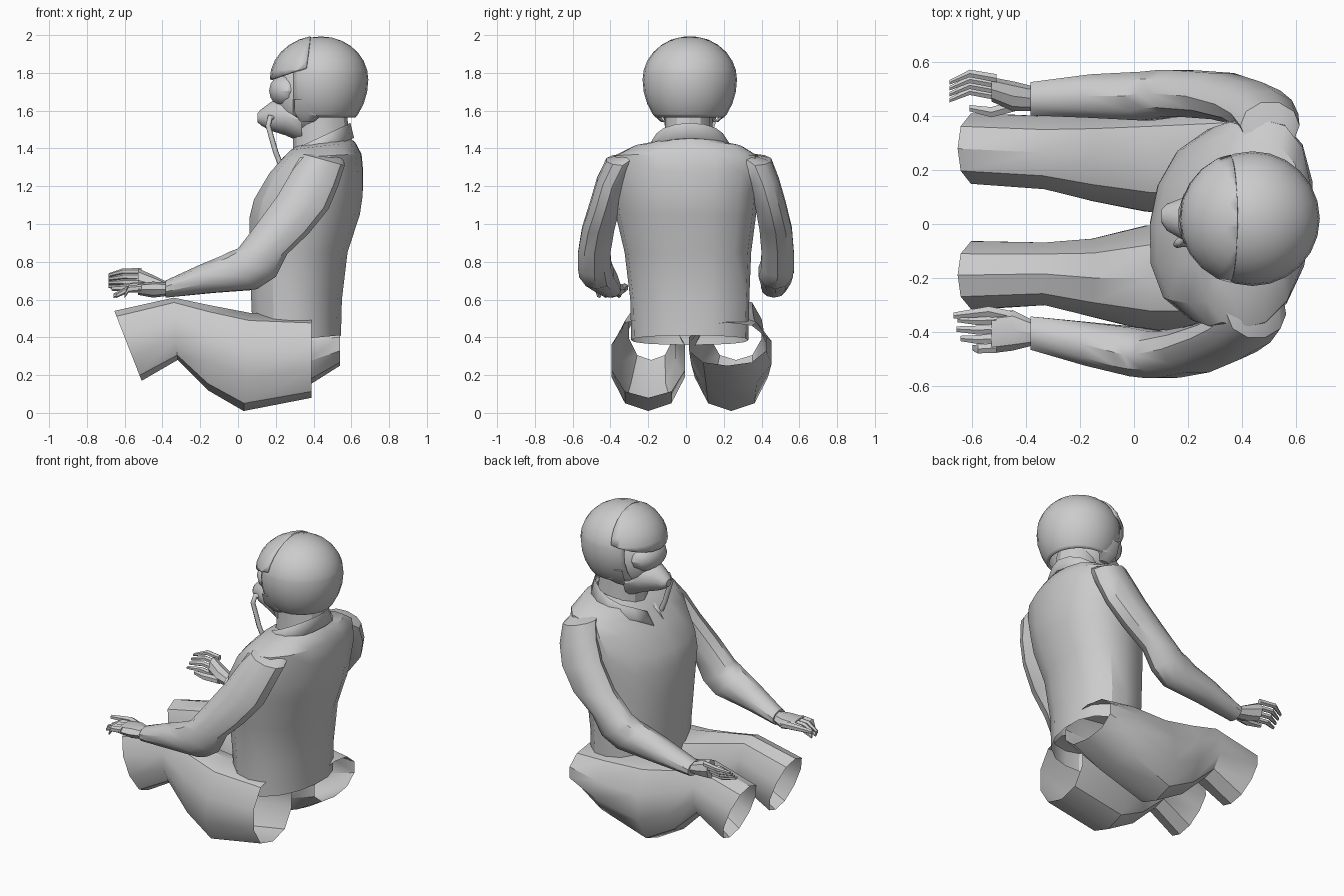
import bpy, bmesh, math
from mathutils import Vector

if "Cube" in bpy.data.objects:
    bpy.data.objects.remove(bpy.data.objects["Cube"])


def finish(bm, name, angle=30, thick=0):
    bmesh.ops.recalc_face_normals(bm, faces=bm.faces)
    me = bpy.data.meshes.new(name)
    bm.to_mesh(me)
    bm.free()
    ob = bpy.data.objects.new(name, me)
    bpy.context.collection.objects.link(ob)
    if thick:
        m = ob.modifiers.new("thickness", 'SOLIDIFY')
        m.thickness = thick
    bpy.ops.object.select_all(action='DESELECT')
    ob.select_set(True)
    bpy.context.view_layer.objects.active = ob
    bpy.ops.object.shade_smooth_by_angle(angle=math.radians(angle))
    return ob


def loft(name, sections, n=10, caps=(False, False), power=2.0, skew=0.0, angle=30):
    """Each section: two opposite xz points, y centre, y radius."""
    bm = bmesh.new()
    rings = []
    for xa, za, xb, zb, yc, ry in sections:
        c = Vector(((xa + xb) / 2, yc, (za + zb) / 2))
        u = Vector(((xa - xb) / 2, 0, (za - zb) / 2))
        v = Vector((skew * ry, ry, 0))
        ring = []
        for i in range(n):
            t = 2 * math.pi * i / n
            co, si = math.cos(t), math.sin(t)
            k = (abs(co) ** power + abs(si) ** power) ** (-1 / power)
            ring.append(bm.verts.new(c + u * co * k + v * si * k))
        rings.append(ring)
    for a, b in zip(rings, rings[1:]):
        for i in range(n):
            bm.faces.new((a[i], a[(i + 1) % n], b[(i + 1) % n], b[i]))
    for cap, ring in zip(caps, (rings[0], rings[-1])):
        if cap:
            bm.faces.new(ring)
    return finish(bm, name, angle)


def ball(c, r, low=1.0, seg=24, rows=14):
    bm = bmesh.new()
    bmesh.ops.create_uvsphere(bm, u_segments=seg, v_segments=rows, radius=1)
    for v in bm.verts:
        rz = r[2] * (low if v.co.z < 0 else 1)
        v.co = Vector((c[0] + v.co.x * r[0], c[1] + v.co.y * r[1], c[2] + v.co.z * rz))
    return bm


def cut(bm, co, no, clear=False):
    bmesh.ops.bisect_plane(bm, geom=bm.verts[:] + bm.edges[:] + bm.faces[:],
                           plane_co=co, plane_no=no, clear_outer=clear)


# torso, open at the bottom, slightly twisted
loft("torso", [
    (.08, .36, .545, .41, .02, .31), (.07, .60, .55, .60, .02, .315),
    (.06, .85, .58, .85, .01, .335), (.06, 1.03, .645, 1.05, 0, .37),
    (.085, 1.13, .66, 1.15, 0, .38), (.17, 1.27, .66, 1.28, 0, .40),
    (.24, 1.345, .65, 1.37, 0, .385), (.28, 1.39, .62, 1.43, .01, .29),
    (.31, 1.41, .59, 1.46, .01, .14)], n=16, power=2.3, skew=.1)

# trouser legs, open tubes
loft("right_leg", [
    (-.655, .54, -.51, .17, -.19, .13), (-.34, .61, -.32, .28, -.185, .12),
    (-.15, .57, -.16, .12, -.20, .15), (.06, .53, .03, .01, -.20, .20),
    (.39, .51, .39, .08, -.20, .20)], power=2.3, angle=35)
loft("left_leg", [
    (-.655, .54, -.51, .17, .28, .135), (-.34, .61, -.32, .28, .265, .14),
    (-.15, .57, -.16, .12, .25, .17), (.06, .53, .03, .01, .24, .20),
    (.32, .51, .35, .13, .24, .22), (.54, .48, .54, .25, .22, .21)], power=2.3, angle=35)

# sleeves, tucked into the shoulders
arm = [(.40, 1.38, .55, 1.37, .25, .05), (.345, 1.37, .565, 1.31, .335, .09),
       (.28, 1.27, .53, 1.20, .39, .085),
       (.21, 1.15, .48, 1.08, .425, .085), (.10, 1.0, .375, .95, .465, .09),
       (.0, .87, .26, .84, .485, .09), (-.04, .855, .20, .72, .485, .092),
       (-.08, .835, .10, .655, .475, .095),
       (-.20, .785, -.15, .635, .445, .085), (-.385, .70, -.385, .61, .405, .065)]
dx = (.03, .05, .08, .09, .09, .06, .05, .04, .02, 0)
dy = (.03, .03, .02, .02, .01, .0, .0, .0, .03, .06)
loft("right_arm", [(a, b, c, d, -y, r) for a, b, c, d, y, r in arm],
     n=10, caps=(True, True), angle=38)
loft("left_arm", [(a + e, b, c + e, d, y + f, r)
                  for (a, b, c, d, y, r), e, f in zip(arm, dx, dy)],
     n=10, caps=(True, True), angle=38)


def finger(name, pts, r=.019):
    loft(name, [(x, z + r * s, x, z - r * s, y, r * s)
                for (x, y, z), s in zip(pts, (1.1, 1, .6))], n=6, caps=(True, True))


# right hand, palm down
loft("right_palm", [(-.37, .69, -.37, .62, -.405, .045), (-.45, .695, -.45, .61, -.395, .075),
                    (-.53, .685, -.53, .625, -.405, .075)], n=8, caps=(True, True))
for i in range(4):
    y = -.355 - .035 * i
    tip = (-.655, -.66, -.645, -.60)[i]
    finger(f"right_finger_{i}", [(-.51, y, .66), (-.58, y - .004, .655), (tip, y, .62)])
finger("right_thumb", [(-.45, -.345, .65), (-.54, -.325, .665), (-.67, -.34, .66)], .022)

# left hand, turned on its edge with curled fingers
loft("left_palm", [(-.37, .69, -.37, .63, .465, .045), (-.45, .73, -.45, .63, .475, .055),
                   (-.53, .765, -.53, .64, .50, .045)], n=8, caps=(True, True))
for i in range(4):
    z = .665 + .028 * i
    y = .475 + .022 * i
    finger(f"left_finger_{i}", [(-.51, y, z), (-.61, y + .018, z),
                                (-.685, y - .015, z * .7 + .205)], .016)
finger("left_thumb", [(-.44, .44, .66), (-.53, .415, .67), (-.61, .43, .67)], .022)

# neck and head
loft("neck", [(.29, 1.36, .60, 1.40, .015, .135), (.29, 1.50, .585, 1.52, .015, .125),
              (.29, 1.62, .57, 1.62, .015, .125)], n=12)
finish(ball((.37, .02, 1.68), (.175, .17, .21), seg=16, rows=10), "head")
finish(ball((.265, .02, 1.705), (.103, .145, .095), seg=14, rows=8), "goggles")

# helmet shell with face opening
C, R = (.44, .02, 1.765), (.25, .25, .228)
bm = ball(C, R, 1.3)
cut(bm, (0, 0, 1.565), (0, 0, -1), True)
cut(bm, (.29, 0, 0), (1, 0, 0))
cut(bm, (0, 0, 1.80), (0, 0, 1))
hole = [f for f in bm.faces
        if f.calc_center_median().x < .29 and f.calc_center_median().z < 1.80]
bmesh.ops.delete(bm, geom=hole, context='FACES')
finish(bm, "helmet", thick=.012)

# cheek guards hanging below the rim
for s in (-1, 1):
    loft(f"cheek_guard_{s}", [(.30, 1.66, .43, 1.66, .02 + s * .205, .012),
                              (.30, 1.59, .44, 1.57, .02 + s * .18, .012),
                              (.33, 1.54, .40, 1.54, .02 + s * .14, .012)],
         n=8, caps=(True, True))

# raised visor cover, dipping at the nose
bm = ball(C, (.272, .262, .234), 1.3)
cut(bm, (.37, 0, 1.9), (1, 0, -.15), True)
cut(bm, (.17, 0, 1.765), (.33, 0, -1), True)
finish(bm, "visor_cover", thick=.014)

# breathing mask and hose
loft("mask", [(.34, 1.66, .34, 1.43, .02, .14), (.25, 1.68, .25, 1.47, .02, .115),
              (.18, 1.65, .17, 1.495, .02, .075), (.12, 1.605, .125, 1.52, .025, .05),
              (.102, 1.585, .102, 1.54, .03, .025)], n=12, caps=(True, True))
cu = bpy.data.curves.new("hose", 'CURVE')
cu.dimensions = '3D'
cu.bevel_depth = .015
cu.bevel_resolution = 1
cu.use_fill_caps = True
sp = cu.splines.new('POLY')
path = [(.20, -.03, 1.56), (.17, -.065, 1.565), (.16, -.075, 1.52), (.185, -.07, 1.43),
        (.20, -.07, 1.38), (.235, -.06, 1.29)]
sp.points.add(len(path) - 1)
for p, q in zip(sp.points, path):
    p.co = (*q, 1)
bpy.context.collection.objects.link(bpy.data.objects.new("hose", cu))

# shirt collar, open at the front with pointed ends
bm = bmesh.new()
rows = []
for cx, rx, ry, cz, k, drop in ((.43, .16, .16, 1.40, .07, .02),
                                (.425, .17, .185, 1.455, .08, .04),
                                (.41, .205, .235, 1.385, .07, .06)):
    row = []
    for i in range(15):
        t = math.radians(-168 + 24 * i)
        end = i in (0, 14)
        row.append(bm.verts.new((cx + rx * math.cos(t) - end * drop * .5,
                                 .02 + ry * math.sin(t),
                                 cz + k * math.cos(t) - end * drop * .6)))
    rows.append(row)
for a, b in zip(rows, rows[1:]):
    for i in range(14):
        bm.faces.new((a[i], a[i + 1], b[i + 1], b[i]))
finish(bm, "collar", thick=.012)
